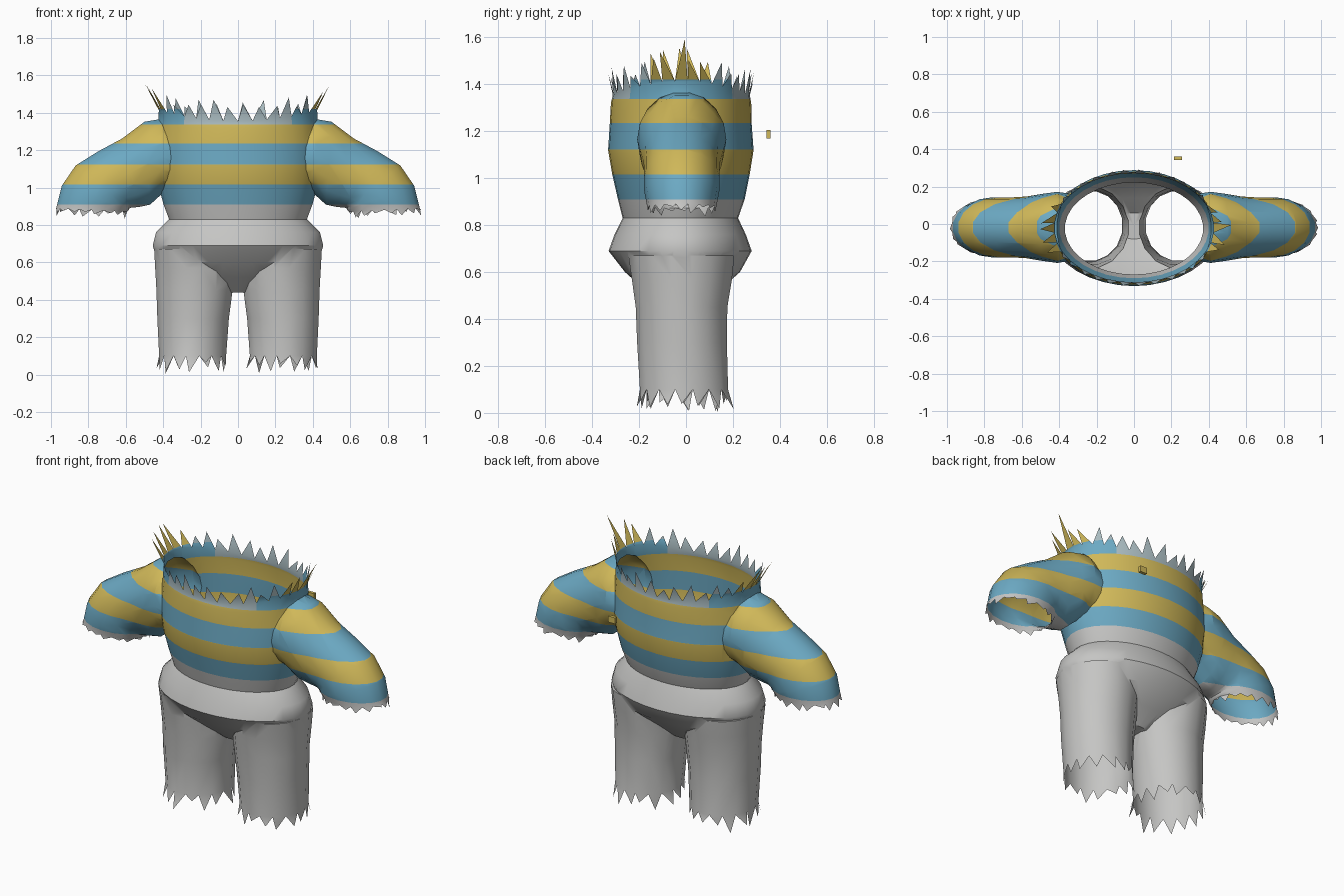
import bpy, bmesh, math, random
from mathutils import Vector

if "Cube" in bpy.data.objects:
    bpy.data.objects.remove(bpy.data.objects["Cube"])

random.seed(4)

GREY, BLUE, YELLOW, PALE = range(4)
mats = []
for name, col in (("light grey cloth", (0.56, 0.56, 0.55)), ("blue cloth", (0.15, 0.40, 0.55)),
                  ("yellow cloth", (0.63, 0.48, 0.10)), ("pale blue grey trim", (0.40, 0.50, 0.53))):
    m = bpy.data.materials.new(name)
    m.diffuse_color = (*col, 1)
    m.use_nodes = True
    m.node_tree.nodes["Principled BSDF"].inputs["Base Color"].default_value = m.diffuse_color
    mats.append(m)


def make_object(name, bm):
    me = bpy.data.meshes.new(name)
    bm.to_mesh(me)
    bm.free()
    for m in mats:
        me.materials.append(m)
    ob = bpy.data.objects.new(name, me)
    bpy.context.collection.objects.link(ob)
    return ob


def loft(name, sections, n, lift=0.0):
    """Closed tube through (centre, axis, axis) ellipses; the last cap is marked PALE as an opening."""
    bm = bmesh.new()
    rings = []
    for c, a, b in sections:
        rings.append([bm.verts.new(c + a * math.cos(t) + b * math.sin(t))
                      for t in (2 * math.pi * (i + 0.5) / n for i in range(n))])
    for v in rings[-1]:
        v.co.z += lift * (v.co.x / 0.43) ** 2
    for r, s in zip(rings, rings[1:]):
        for i in range(n):
            j = (i + 1) % n
            bm.faces.new((r[i], r[j], s[j], s[i]))
    for ring, c, mark in ((rings[0], sections[0][0], GREY), (rings[-1], sections[-1][0], PALE)):
        mid = bm.verts.new(c)
        for i in range(n):
            bm.faces.new((ring[i], ring[(i + 1) % n], mid)).material_index = mark
    bmesh.ops.recalc_face_normals(bm, faces=bm.faces)
    return make_object(name, bm)


def flat(z, x0, x1, y0, y1):
    return (Vector(((x0 + x1) / 2, (y0 + y1) / 2, z)),
            Vector(((x1 - x0) / 2, 0, 0)), Vector((0, (y1 - y0) / 2, 0)))


def arm(side, tx, tz, bx, bz, depth):
    top, low = Vector((side * tx, -0.018, tz)), Vector((side * bx, -0.018, bz))
    return (top + low) / 2, (top - low) / 2, Vector((0, depth, 0))


# Body from crotch to neck: height, half width, front, back
body = [(0.44, 0.10, -0.08, 0.06), (0.52, 0.34, -0.17, 0.14), (0.60, 0.43, -0.26, 0.23),
        (0.69, 0.458, -0.33, 0.28), (0.76, 0.44, -0.305, 0.255), (0.83, 0.37, -0.27, 0.222),
        (0.91, 0.40, -0.29, 0.25), (1.02, 0.43, -0.315, 0.272), (1.12, 0.44, -0.332, 0.288),
        (1.23, 0.44, -0.325, 0.28), (1.32, 0.43, -0.32, 0.278), (1.355, 0.425, -0.312, 0.272)]
costume = loft("striped_costume", [flat(z, -w, w, f, b) for z, w, f, b in body], 34, lift=0.06)

# Sleeves: top x, top z, bottom x, bottom z, half depth
sleeve = [(0.28, 1.28, 0.28, 1.00, 0.17), (0.41, 1.37, 0.41, 0.96, 0.19), (0.50, 1.355, 0.47, 0.905, 0.18),
          (0.62, 1.265, 0.53, 0.893, 0.165), (0.75, 1.195, 0.57, 0.89, 0.16), (0.87, 1.12, 0.58, 0.885, 0.16),
          (0.945, 1.01, 0.58, 0.88, 0.16), (0.975, 0.89, 0.59, 0.872, 0.148)]
# Legs: height, inner x, outer x, front, back
leg = [(0.67, 0.04, 0.452, -0.25, 0.21), (0.57, 0.02, 0.447, -0.235, 0.20), (0.45, 0.025, 0.44, -0.218, 0.18),
       (0.30, 0.045, 0.435, -0.212, 0.178), (0.10, 0.06, 0.425, -0.20, 0.183)]
limbs = []
for s in (-1, 1):
    limbs.append(loft("sleeve_helper", [arm(s, *p) for p in sleeve], 18))
    limbs.append(loft("leg_helper", [flat(z, s * i, s * o, f, b) for z, i, o, f, b in leg], 16))

# Join the limbs to the body
for limb in limbs:
    mod = costume.modifiers.new("join", 'BOOLEAN')
    mod.operation, mod.solver, mod.object = 'UNION', 'EXACT', limb
bpy.context.view_layer.update()
joined = bpy.data.meshes.new_from_object(costume.evaluated_get(bpy.context.evaluated_depsgraph_get()))
costume.modifiers.clear()
for limb in limbs:
    bpy.data.objects.remove(limb)

# Open the neck, cuffs and hems
bm = bmesh.new()
bm.from_mesh(joined)
bmesh.ops.delete(bm, geom=[f for f in bm.faces if f.material_index == PALE], context='FACES')
bmesh.ops.remove_doubles(bm, verts=bm.verts, dist=0.002)

# Torn points on every open edge
rim = [e for e in bm.edges if e.is_boundary]
for e in rim:
    a, b = e.verts
    if e.link_loops[0].vert == a:
        a, b = b, a
    tip = a.co.lerp(b.co, random.uniform(0.2, 0.8))
    out = Vector((tip.x, tip.y, 0)).normalized()
    if tip.z > 1.2:
        if abs(tip.x) > 0.39:      # tall shoulder spikes
            h = random.uniform(0.08, 0.19)
            tip += Vector((math.copysign(0.55 * h, tip.x), random.uniform(-0.03, 0.01), h))
        else:
            tip += out * 0.02 + Vector((0, 0, random.uniform(0.05, 0.11)))
    elif tip.z > 0.7:              # cuffs
        tip += Vector((math.copysign(0.012, tip.x) if abs(tip.x) > 0.8 else 0, 0, -random.uniform(0.01, 0.04)))
    else:                          # trouser hems
        away = Vector((tip.x - math.copysign(0.24, tip.x), tip.y, 0)).normalized()
        h = random.uniform(0.03, 0.095)
        tip += away * h * random.uniform(0.0, 0.45) + Vector((0, 0, -h))
    bm.faces.new((a, b, bm.verts.new(tip)))

# Cut the stripes and colour by height
stripes = [(0.91, GREY), (1.015, BLUE), (1.122, YELLOW), (1.235, BLUE), (1.337, YELLOW), (1.42, BLUE), (9, YELLOW)]
for z, _ in stripes[:-1]:
    bmesh.ops.bisect_plane(bm, geom=bm.verts[:] + bm.edges[:] + bm.faces[:], dist=1e-5,
                           plane_co=(0, 0, z), plane_no=(0, 0, 1))
for f in bm.faces:
    c = f.calc_center_median()
    f.material_index = next(k for z, k in stripes if c.z < z)
    if c.z > 1.337 and abs(c.x) < 0.39:
        f.material_index = PALE if abs(c.x) < 0.28 or c.z > 1.42 else BLUE
bm.to_mesh(costume.data)
bm.free()

bpy.context.view_layer.objects.active = costume
costume.select_set(True)
bpy.ops.object.shade_smooth_by_angle(angle=math.radians(40))

# Small loose toggle behind the back
bm = bmesh.new()
bmesh.ops.create_cube(bm, size=1)
for v in bm.verts:
    v.co = Vector((0.235 + v.co.x * 0.044, 0.352 + v.co.y * 0.018, 1.188 + v.co.z * 0.036))
for f in bm.faces:
    f.material_index = YELLOW
make_object("back_toggle", bm)
